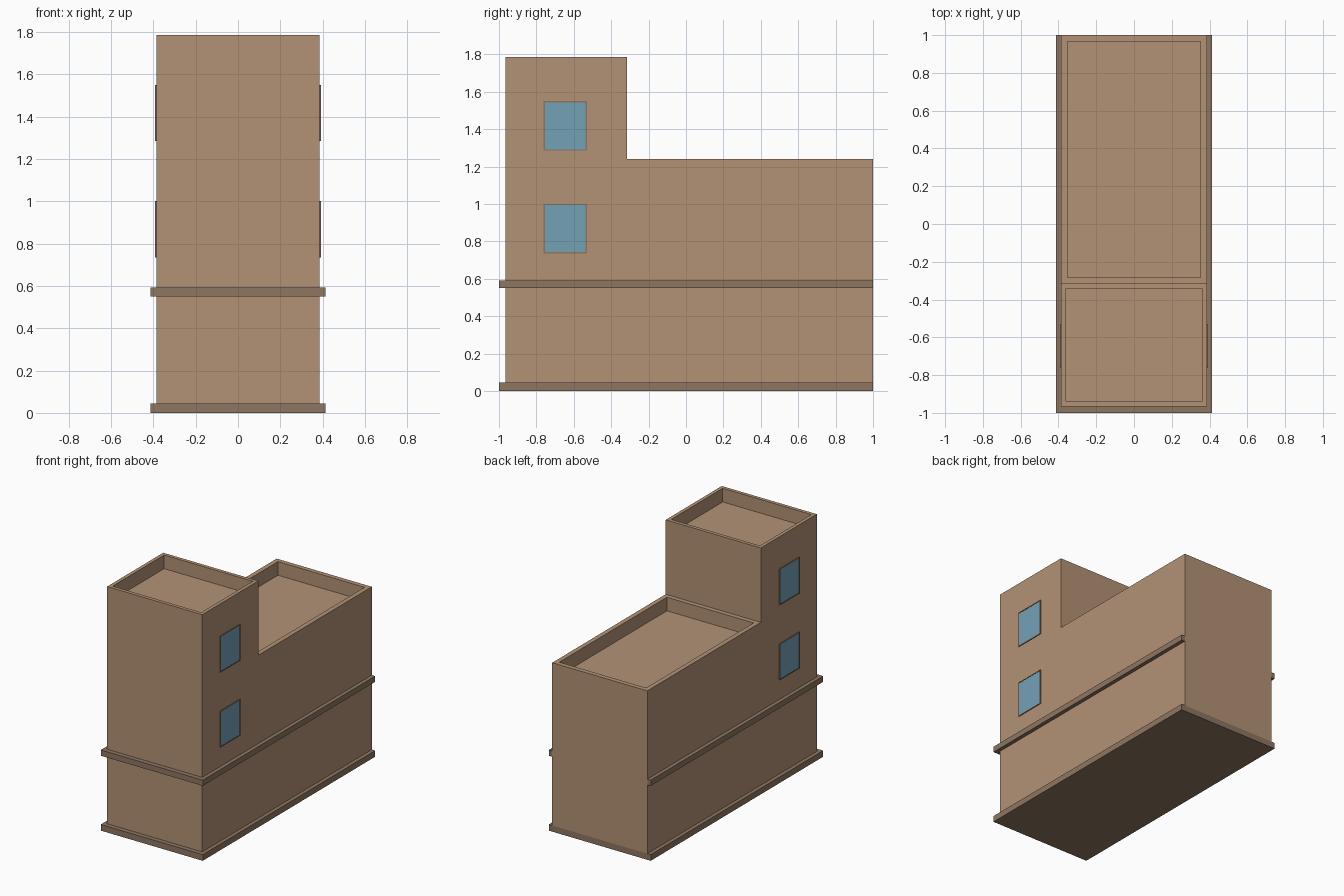
import bpy, bmesh

if "Cube" in bpy.data.objects:
    bpy.data.objects.remove(bpy.data.objects["Cube"])


def material(name, rgb):
    m = bpy.data.materials.new(name)
    m.diffuse_color = (*rgb, 1)
    m.use_nodes = True
    m.node_tree.nodes["Principled BSDF"].inputs["Base Color"].default_value = m.diffuse_color
    return m


WALL = material("wall_tan", (0.45, 0.29, 0.18))
TRIM = material("trim_brown", (0.27, 0.18, 0.12))
GLASS = material("window_blue", (0.175, 0.36, 0.47))


def prism(points, axis, lo, hi):
    """Extrude a 2D outline along axis: 'x' takes (y, z), 'z' takes (x, y)."""
    bm = bmesh.new()
    place = (lambda a, b: (lo, a, b)) if axis == "x" else (lambda a, b: (a, b, lo))
    face = bm.faces.new([bm.verts.new(place(a, b)) for a, b in points])
    new = bmesh.ops.extrude_face_region(bm, geom=[face])["geom"]
    step = (hi - lo, 0, 0) if axis == "x" else (0, 0, hi - lo)
    bmesh.ops.translate(bm, vec=step, verts=[v for v in new if isinstance(v, bmesh.types.BMVert)])
    bmesh.ops.recalc_face_normals(bm, faces=bm.faces)
    return bm


def finish(bm, name, *mats):
    me = bpy.data.meshes.new(name)
    bm.to_mesh(me)
    bm.free()
    for m in mats:
        me.materials.append(m)
    ob = bpy.data.objects.new(name, me)
    bpy.context.collection.objects.link(ob)
    return ob


def sink(bm, face, rim, depth):
    """Inset a face, then press the middle inward, leaving a flat rim."""
    n = face.normal.copy()
    bmesh.ops.inset_individual(bm, faces=[face], thickness=rim)
    new = bmesh.ops.extrude_face_region(bm, geom=[face])["geom"]
    bmesh.ops.delete(bm, geom=[face], context="FACES_ONLY")
    bmesh.ops.translate(bm, vec=-n * depth, verts=[v for v in new if isinstance(v, bmesh.types.BMVert)])
    return next(f for f in new if isinstance(f, bmesh.types.BMFace))


BODY, EDGE, FRONT, STEP = 0.386, 0.414, -0.966, -0.316

# Stepped building body with sunken roofs behind parapets
body = prism([(FRONT, 0.045), (1, 0.045), (1, 1.24), (STEP, 1.24),
              (STEP, 1.786), (FRONT, 1.786)], "x", -BODY, BODY)
body.normal_update()
for roof in [f for f in body.faces if f.normal.z > 0.9]:
    tall = roof.calc_center_median().z > 1.5
    sink(body, roof, 0.037 if tall else 0.048, 0.1)
finish(body, "building_body", WALL)

# Base slab, flush with the rear wall
finish(prism([(-EDGE, -1), (EDGE, -1), (EDGE, 1), (-EDGE, 1)], "z", 0, 0.045),
       "base_slab", TRIM)

# Belt ledge round the front and both sides
finish(prism([(-EDGE, -1), (EDGE, -1), (EDGE, 1), (BODY, 1), (BODY, FRONT),
              (-BODY, FRONT), (-BODY, 1), (-EDGE, 1)], "z", 0.55, 0.592),
       "belt_ledge", TRIM)

# Two windows on each side of the tower
for side, label in ((1, "right"), (-1, "left")):
    for z, floor in ((0.735, "lower"), (1.285, "upper")):
        outline = [(-0.762, z), (-0.53, z), (-0.53, z + 0.266), (-0.762, z + 0.266)]
        win = prism(outline, "x", side * (BODY - 0.01), side * (BODY + 0.006))
        win.normal_update()
        outer = next(f for f in win.faces if f.normal.x * side > 0.9)
        sink(win, outer, 0.01, 0.002).material_index = 1
        finish(win, f"{label}_{floor}_window", TRIM, GLASS)
